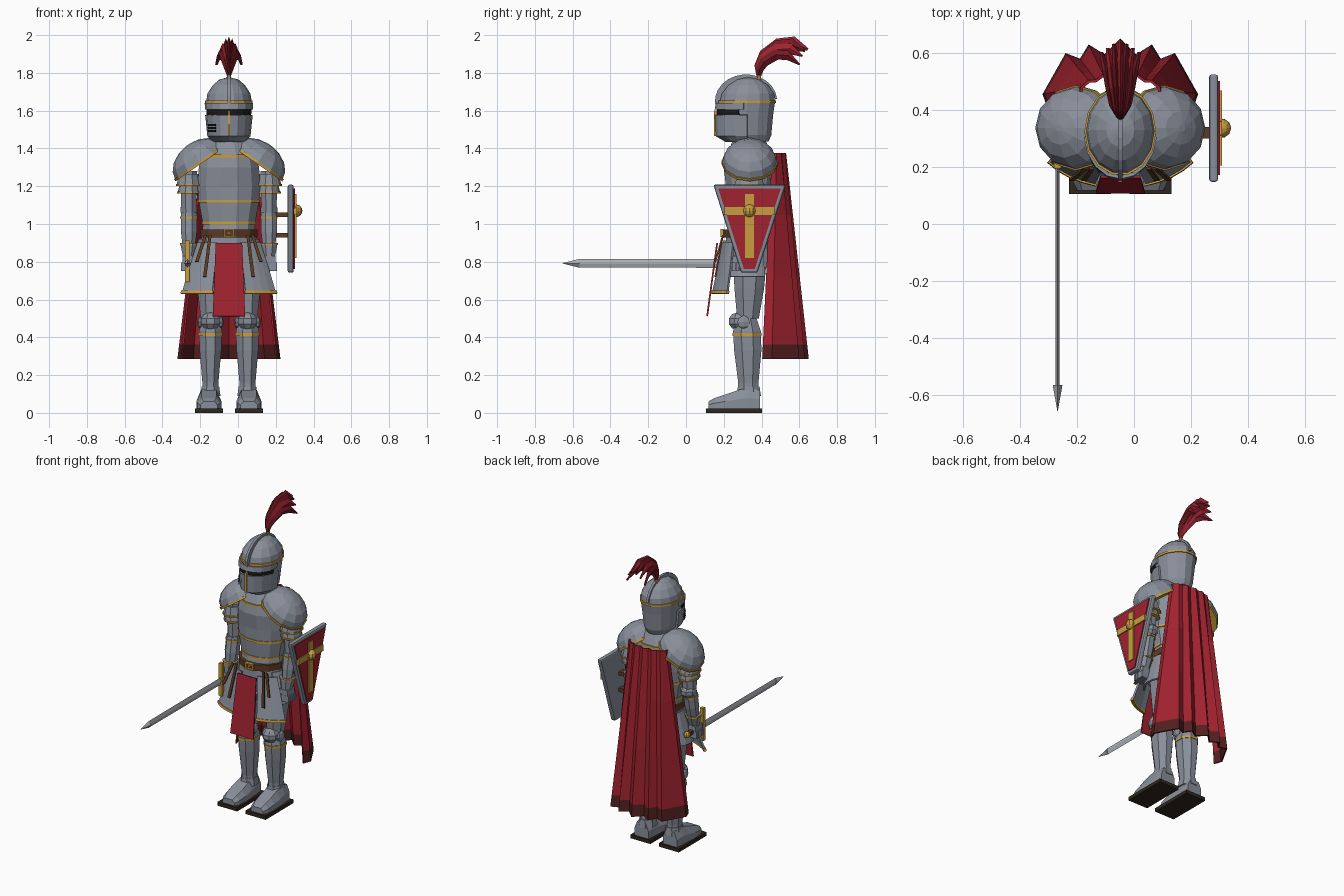
import bpy, bmesh, math
from mathutils import Vector

if "Cube" in bpy.data.objects:
    bpy.data.objects.remove(bpy.data.objects["Cube"])

AXIS = -0.048          # x of the figure's middle line
CY = 0.335             # y of the figure's middle


def mat(name, r, g, b):
    m = bpy.data.materials.new(name)
    m.diffuse_color = (r, g, b, 1)
    m.use_nodes = True
    m.node_tree.nodes["Principled BSDF"].inputs["Base Color"].default_value = m.diffuse_color
    return m


STEEL = mat("steel", .25, .275, .325)
BLADE = mat("bright steel", .42, .44, .47)
DARK = mat("dark steel", .10, .11, .13)
RED = mat("red cloth", .35, .016, .028)
CRIMSON = mat("dark red cloth", .17, .010, .018)
HEM = mat("hem brown red", .085, .014, .014)
GOLD = mat("gold", .58, .34, .05)
BROWN = mat("brown leather", .11, .042, .016)
SOLE = mat("dark sole", .028, .019, .013)
BLACK = mat("black", .01, .01, .012)


def skin(name, rings, m, closed=True, caps=True, thick=0):
    """Bridge rings of points into one surface."""
    bm = bmesh.new()
    vs = [[bm.verts.new((p[0] + AXIS, p[1], p[2])) for p in r] for r in rings]
    n = len(rings[0])
    for a, b in zip(vs, vs[1:]):
        for i in range(n if closed else n - 1):
            j = (i + 1) % n
            bm.faces.new((a[i], a[j], b[j], b[i]))
    if closed and caps:
        bm.faces.new(vs[0])
        bm.faces.new(vs[-1])
    bmesh.ops.recalc_face_normals(bm, faces=bm.faces)
    me = bpy.data.meshes.new(name)
    bm.to_mesh(me)
    bm.free()
    ob = bpy.data.objects.new(name, me)
    bpy.context.collection.objects.link(ob)
    me.materials.append(m)
    if thick:
        s = ob.modifiers.new("thickness", 'SOLIDIFY')
        s.thickness, s.offset = thick, 0
    return ob


def loft(name, rows, m, n=12, arc=None, thick=.008, caps=True):
    """Stack ellipses (z, cx, cy, rx, ry); angle 0 faces front; arc gives an open plate."""
    if arc:
        ang = [math.radians(arc[0] + (arc[1] - arc[0]) * i / (n - 1)) for i in range(n)]
    else:
        ang = [2 * math.pi * (i + .5) / n for i in range(n)]
    rings = [[(cx + rx * math.sin(a), cy - ry * math.cos(a), z) for a in ang]
             for z, cx, cy, rx, ry in rows]
    return skin(name, rings, m, not arc, caps, thick if arc else 0)


def band(name, z, cx, cy, rx, ry, m=GOLD, h=.007, n=12):
    return loft(name, [(z - h, cx, cy, rx, ry), (z + h, cx, cy, rx, ry)], m, n)


def box(name, x0, x1, y0, y1, z0, z1, m):
    return skin(name, [[(x0, y0, z), (x1, y0, z), (x1, y1, z), (x0, y1, z)] for z in (z0, z1)], m)


def prism(name, yz, x0, x1, m):
    return skin(name, [[(x, y, z) for y, z in yz] for x in (x0, x1)], m)


def ball(name, c, r, m, n=8, k=5):
    rows = [(c[2] + r[2] * math.sin(t), c[0], c[1], r[0] * math.cos(t), r[1] * math.cos(t))
            for t in [math.radians(-84 + 168 * i / k) for i in range(k + 1)]]
    return loft(name, rows, m, n)


# Torso
loft("breastplate", [(.94, 0, CY, .145, .125), (1.0, 0, CY, .143, .115), (1.12, 0, CY, .165, .125),
                     (1.2, 0, CY, .172, .128), (1.3, 0, CY, .165, .14), (1.37, 0, CY, .15, .125),
                     (1.44, 0, CY, .09, .09)], STEEL)
for z, rx, ry in ((1.005, .148, .121), (1.12, .17, .131), (1.36, .157, .133)):
    band("breastplate_trim", z, 0, CY, rx, ry)
loft("neck", [(1.40, 0, CY, .075, .075), (1.46, 0, CY, .075, .075)], DARK)
band("belt", .95, 0, CY, .156, .142, BROWN, .021)
for x0, x1, z0, z1 in ((-.03, .03, .965, .973), (-.03, .03, .93, .938),
                       (-.03, -.021, .93, .973), (.021, .03, .93, .973), (-.01, .01, .947, .957)):
    box("buckle", x0, x1, .183, .198, z0, z1, GOLD)

# Skirt and cloth front panel
loft("fauld", [(.77, 0, CY, .19, .135), (.93, 0, CY, .15, .128)], STEEL)
skin("front_cloth", [[(-.07, .165, .90), (.07, .165, .90)], [(-.086, .112, .512), (.086, .112, .512)]],
     RED, False, thick=.009)
for s in (1, -1):
    loft("tasset", [(.635, 0, CY, .3, .2), (.76, 0, CY, .255, .172), (.9, 0, CY, .2, .145)],
         STEEL, 5, (17 * s, 55 * s), .012)
    loft("tasset_trim", [(.63, 0, CY, .303, .203), (.646, 0, CY, .299, .201)],
         GOLD, 5, (16 * s, 56 * s), .018)
    loft("side_tasset", [(.72, 0, CY, .215, .16), (.92, 0, CY, .155, .135)],
         STEEL, 5, (52 * s, 120 * s), .012)
    for x0, x1, z in ((.10, .128, .72), (.125, .17, .80)):
        a = x0 * s
        b = x1 * s
        skin("belt_strap", [[(a - .008, .195, .94), (a + .008, .195, .94)],
                            [(b - .009, .155, z), (b + .009, .155, z)]], BROWN, False, thick=.009)

# Helmet
HY = .32
loft("helmet", [(1.437, 0, .33, .08, .11), (1.47, 0, HY, .1, .135), (1.58, 0, HY, .115, .145),
                (1.645, 0, HY + .005, .121, .15), (1.69, 0, HY + .008, .114, .142),
                (1.735, 0, HY + .01, .085, .108), (1.765, 0, HY + .01, .05, .06),
                (1.775, 0, HY + .01, .012, .015)], STEEL, 14)
loft("visor", [(1.438, 0, .335, .085, .12), (1.468, 0, .33, .109, .168),
               (1.578, 0, .33, .12, .172)], STEEL, 9, (-88, 88), .012)
loft("eye_slit", [(1.575, 0, HY, .118, .152), (1.612, 0, HY, .12, .153)], BLACK, 9, (-75, 75))
loft("brow", [(1.606, 0, HY, .121, .162), (1.64, 0, HY, .123, .156)], STEEL, 9, (-85, 85), .012)
band("helmet_trim", 1.648, 0, HY + .005, .126, .156, n=14)
box("visor_bar", -.006, .006, .148, .165, 1.465, 1.6, GOLD)
for z in (1.492, 1.508, 1.524):
    loft("breath_slot", [(z - .005, 0, .33, .123, .180), (z + .005, 0, .33, .125, .182)],
         BLACK, 3, (-62, -35), .006)
arc = [math.radians(d) for d in range(-5, 190, 15)]
skin("helmet_ridge", [[(x, HY + .008 - k * .01 - (.148 + k * .017) * math.cos(a),
                        1.65 + (.122 + k * .02) * math.sin(a)) for x, k in
                       ((-.008, -.5), (.008, -.5), (.008, 1), (-.008, 1))] for a in arc], STEEL)

# Plume
loft("plume_socket", [(1.74, 0, .386, .016, .016), (1.785, 0, .386, .012, .012)], GOLD, 8)
PATH = [(.384, 1.775, .010), (.389, 1.833, .028), (.42, 1.89, .038), (.495, 1.945, .040),
        (.57, 1.957, .036), (.645, 1.925, .006)]
for i in range(-3, 4):
    rings = []
    for k, (y, z, h) in enumerate(PATH):
        t = k / 5
        y0, z0, _ = PATH[max(k - 1, 0)]
        y1, z1, _ = PATH[min(k + 1, 5)]
        d = Vector((y1 - y0, z1 - z0)).normalized()
        y = .384 + (y - .384) * (1 - .055 * abs(i))
        z -= .009 * i * i * t
        x = i * .022 * t ** 1.1
        w = .007 + .008 * math.sin(math.pi * t)
        h *= 1 - .1 * abs(i)
        rings.append([(x - w, y, z), (x, y + d.y * h, z - d.x * h),
                      (x + w, y, z), (x, y - d.y * h, z + d.x * h)])
    skin("plume_feather", rings, CRIMSON if i % 2 else RED)

# Cape with pleats and dark hem
TOP = [(0, .525), (.03, .508), (.06, .52), (.085, .502), (.11, .50), (.135, .478), (.14, .455)]
LOW = [(0, .645), (.055, .59), (.11, .625), (.14, .575), (.19, .595), (.268, .455), (.25, .405)]


def cape_row(t):
    half = [(a[0] + (b[0] - a[0]) * t, a[1] + (b[1] - a[1]) * t, 1.375 - 1.09 * t)
            for a, b in zip(TOP, LOW)]
    return [(-x, y, z) for x, y, z in half[:0:-1]] + half


cape = skin("cape", [cape_row(t) for t in (0, .3, .6, .93, 1)], RED, False, thick=.01)
cape.data.materials.append(HEM)
for f in cape.data.polygons:
    f.material_index = int(f.center.z < .36)

for s in (1, -1):
    # Shoulder dome tilted outward, with gold rim
    u, w, c = Vector((.82 * s, 0, -.57)), Vector((.57 * s, 0, .82)), Vector((.152 * s, .337, 1.325))

    def dome(r, h):
        return [c + u * (.16 * r * math.cos(a)) + Vector((0, .146 * r * math.sin(a), 0)) + w * h
                for a in [2 * math.pi * i / 12 for i in range(12)]]
    skin("pauldron", [dome(math.cos(p), .115 * math.sin(p))
                      for p in [math.radians(d) for d in (0, 22, 44, 66, 85)]], STEEL)
    skin("pauldron_trim", [dome(1.025, -.007), dome(1.025, .007)], GOLD)

    # Arm
    X = .212 * s
    for z, r in ((1.225, .066), (1.185, .06)):
        loft("arm_lame", [(z - .02, X, CY, r, r + .015), (z + .04, X, CY, r - .015, r)], STEEL, 10)
        band("arm_lame_trim", z - .018, X, CY, r + .003, r + .018, h=.005, n=10)
    loft("upper_arm", [(1.06, X, CY, .043, .05), (1.28, X, CY, .048, .055)], STEEL, 8)
    ball("elbow", (X, CY + .01, 1.075), (.05, .058, .045), STEEL)
    loft("forearm", [(.87, X, .295, .034, .038), (.96, X, .31, .046, .05),
                     (1.06, X, .328, .045, .05)], STEEL, 8)
    band("forearm_trim", 1.035, X, .324, .050, .055, h=.006, n=8)
    loft("gauntlet", [(.82, X, .282, .033, .036), (.90, X, .297, .05, .053)], STEEL, 8)
    band("gauntlet_trim", .895, X, .296, .052, .055, h=.005, n=8)
    HX = .22 * s
    box("palm", HX - .026, HX + .026, .245, .32, .765, .83, STEEL)
    for k in range(4):
        y = .244 + k * .02
        box("finger", HX - .034, HX + .034, y, y + .017, .752, .795, STEEL)
    prism("thumb", [(.235, .80), (.25, .83), (.285, .83), (.27, .79)],
          HX - .036 * s, HX - .018 * s, STEEL)

    # Leg
    L = .098 * s
    loft("thigh", [(.5, L, .328, .056, .062), (.66, L, .335, .075, .085),
                   (.80, L, .338, .085, .095)], STEEL, 8)
    loft("shin", [(.10, L, .33, .046, .058), (.16, L, .33, .046, .058), (.33, L, .327, .062, .078),
                  (.43, L, .323, .066, .08), (.5, L, .318, .052, .06)], STEEL, 8)
    band("shin_trim", .415, L, .323, .070, .084, n=8)
    ball("knee", (L, .278, .485), (.056, .058, .048), STEEL)
    for e in (-1, 1):
        ball("knee_wing", (L + e * .055, .305, .48), (.015, .038, .035), STEEL, 6, 4)
    # Foot
    F = .106 * s
    box("sole", F - .074, F + .074, .105, .402, 0, .024, SOLE)
    foot = [(.118, .045, .06), (.15, .06, .078), (.21, .066, .098),
            (.275, .062, .12), (.33, .058, .135), (.392, .052, .12)]
    skin("boot", [[(F - a, y, .024), (F - a, y, .024 + .5 * (h - .024)), (F - .62 * a, y, h),
                   (F + .62 * a, y, h), (F + a, y, .024 + .5 * (h - .024)), (F + a, y, .024)]
                  for y, a, h in foot], STEEL)
    loft("ankle_cuff", [(.09, L, .332, .058, .07), (.14, L, .332, .05, .062)], STEEL, 8)

# Sword pointing forward from the hand
SX, SZ = -.22, .792


def diamond(y, w, h):
    return [(SX - w, y, SZ), (SX, y, SZ - h), (SX + w, y, SZ), (SX, y, SZ + h)]


skin("sword_blade", [diamond(.2, .007, .024), diamond(-.57, .007, .022)], BLADE)
skin("sword_tip", [diamond(-.565, .017, .023), diamond(-.655, .001, .001)], BLADE)
box("sword_guard", SX - .012, SX + .012, .195, .218, SZ - .10, SZ + .12, GOLD)
box("sword_grip", SX - .012, SX + .012, .21, .36, SZ - .012, SZ + .012, BROWN)
ball("sword_pommel", (SX, .372, SZ), (.022, .022, .022), GOLD)


# Shield on the other arm
def shield_outline(k):
    return [(.145 + k * 1.3, 1.208 - k), (.528 - k * 1.3, 1.208 - k),
            (.378 - k * .7, .742 + k), (.292 + k * .7, .742 + k)]


shield = prism("shield", shield_outline(0), .311, .343, STEEL)
bev = shield.modifiers.new("edge", 'BEVEL')
bev.width, bev.segments = .010, 2
prism("shield_panel", shield_outline(.02), .340, .350, RED)
box("shield_cross_upright", .345, .357, .313, .36, .82, 1.158, GOLD)
box("shield_cross_bar", .345, .357, .205, .468, 1.047, 1.09, GOLD)
ball("shield_boss", (.355, .336, 1.07), (.034, .034, .034), GOLD, 10, 6)
for z in (.94, 1.05):
    box("shield_strap", .25, .315, .30, .34, z - .012, z + .012, BROWN)
